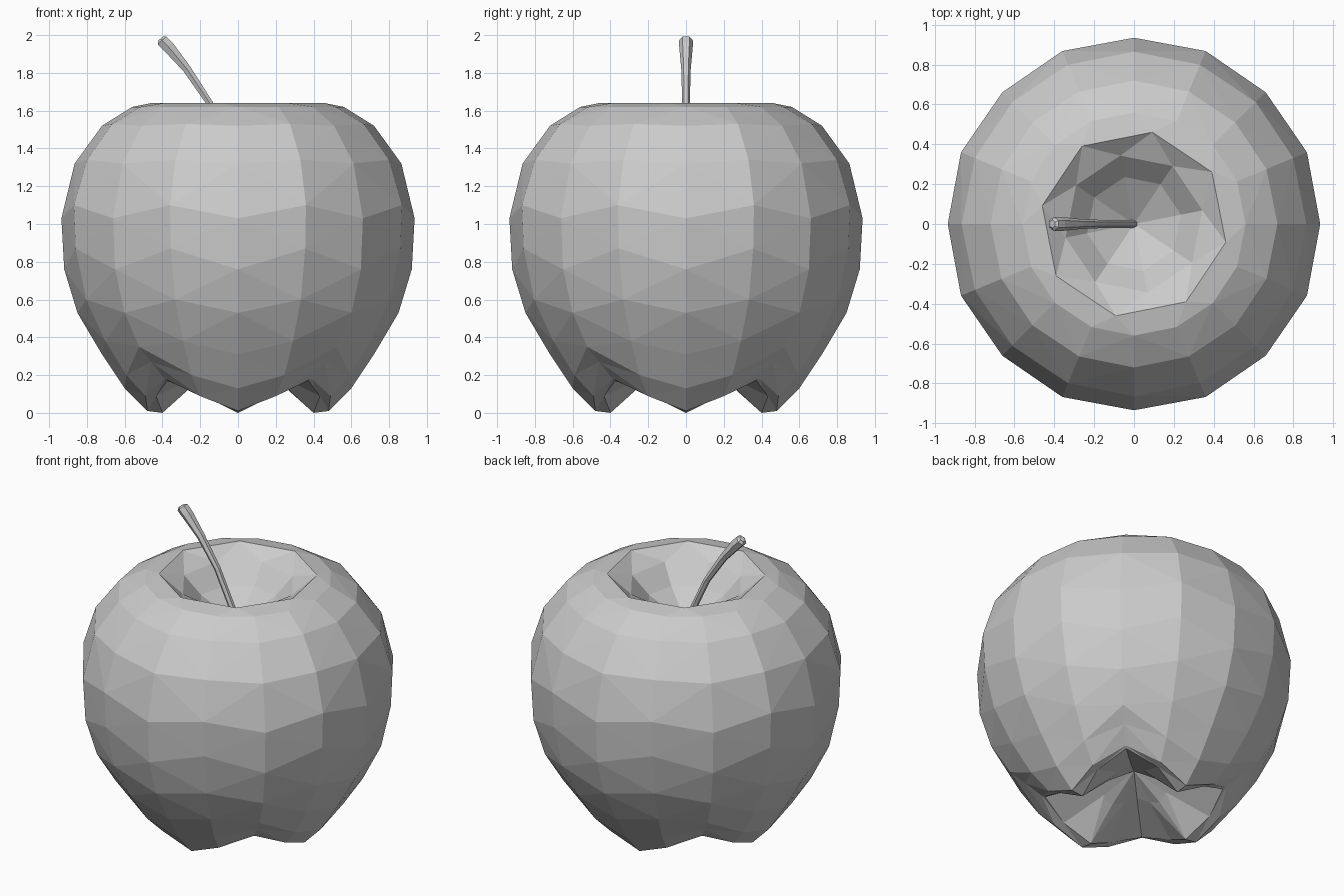
import bpy, bmesh, math
from mathutils import Vector

if "Cube" in bpy.data.objects:
    bpy.data.objects.remove(bpy.data.objects["Cube"])


def finish(name, bm):
    bmesh.ops.recalc_face_normals(bm, faces=bm.faces)
    me = bpy.data.meshes.new(name)
    bm.to_mesh(me)
    bm.free()
    ob = bpy.data.objects.new(name, me)
    bpy.context.collection.objects.link(ob)
    return ob


def polar(bm, r, z, deg):
    a = math.radians(deg)
    return bm.verts.new((r * math.cos(a), r * math.sin(a), z))


# Apple body: each ring gives (radius, height) over a lobe, beside it, and over a notch
rings = [
    ((.56, 1.62), (.56, 1.62), (.56, 1.62)),
    ((.72, 1.52), (.72, 1.53), (.72, 1.52)),
    ((.865, 1.32), (.865, 1.34), (.865, 1.32)),
    ((.935, 1.03), (.94, 1.10), (.935, 1.03)),
    ((.92, .76), (.93, .87), (.92, .76)),
    ((.85, .53), (.87, .60), (.85, .53)),
    ((.72, .31), (.76, .38), (.74, .35)),
    ((.60, .13), (.64, .20), (.65, .27)),
    ((.48, .01), (.53, .09), (.55, .18)),
    ((.40, .00), (.47, .09), (.53, .17)),
    ((.20, .18), (.20, .21), (.20, .25)),
]
bm = bmesh.new()
loops = []
for spec in rings:
    loops.append([polar(bm, *spec[(0, 1, 2, 1)[i % 4]], 22.5 * i) for i in range(16)])
for a, b in zip(loops, loops[1:]):
    for i in range(16):
        j = (i + 1) % 16
        # diagonal runs from an even upper point to an odd lower point
        if i % 2 == 0:
            bm.faces.new((a[i], b[i], b[j]))
            bm.faces.new((a[i], b[j], a[j]))
        else:
            bm.faces.new((a[i], b[i], a[j]))
            bm.faces.new((a[j], b[i], b[j]))

# Hollow underneath
core = bm.verts.new((0, 0, .32))
for i in range(16):
    bm.faces.new((loops[-1][i], core, loops[-1][(i + 1) % 16]))

# Stem hollow: eight-sided, twisted rings
rim = [polar(bm, .47, 1.64, 45 * k + 33.75) for k in range(8)]
mid = [polar(bm, .35, 1.57, 45 * k + 11.25) for k in range(8)]
low = [polar(bm, .24, 1.46, 45 * k + 11.25) for k in range(8)]
pit = bm.verts.new((0, 0, 1.32))
top = loops[0]
for k in range(8):
    n = (k + 1) % 8
    bm.faces.new((top[2 * k + 1], top[(2 * k + 2) % 16], rim[k]))
    bm.faces.new((top[(2 * k + 2) % 16], top[(2 * k + 3) % 16], rim[n], rim[k]))
    bm.faces.new((mid[k], rim[k], mid[n]))
    bm.faces.new((rim[k], rim[n], mid[n]))
    bm.faces.new((mid[k], mid[n], low[n], low[k]))
    bm.faces.new((low[k], low[n], pit))
finish("apple_body", bm)

# Stem: six-sided tube that leans to the left and widens into a knob
bm = bmesh.new()
path = [(0, 1.32, .02), (-.15, 1.64, .02), (-.27, 1.82, .025),
        (-.37, 1.94, .036), (-.402, 1.972, .036), (-.41, 1.982, .02)]
side = Vector((0, 1, 0))
prev = None
for i, (x, z, r) in enumerate(path):
    p, q = path[max(i - 1, 0)], path[min(i + 1, len(path) - 1)]
    d = Vector((q[0] - p[0], 0, q[1] - p[1])).normalized()
    up = d.cross(side)
    ring = []
    for k in range(6):
        a = math.tau * k / 6
        ring.append(bm.verts.new(Vector((x, 0, z)) + r * (math.cos(a) * side + math.sin(a) * up)))
    if prev:
        for k in range(6):
            bm.faces.new((prev[k], prev[(k + 1) % 6], ring[(k + 1) % 6], ring[k]))
    else:
        bm.faces.new(ring[::-1])
    prev = ring
bm.faces.new(prev)
finish("apple_stem", bm)
